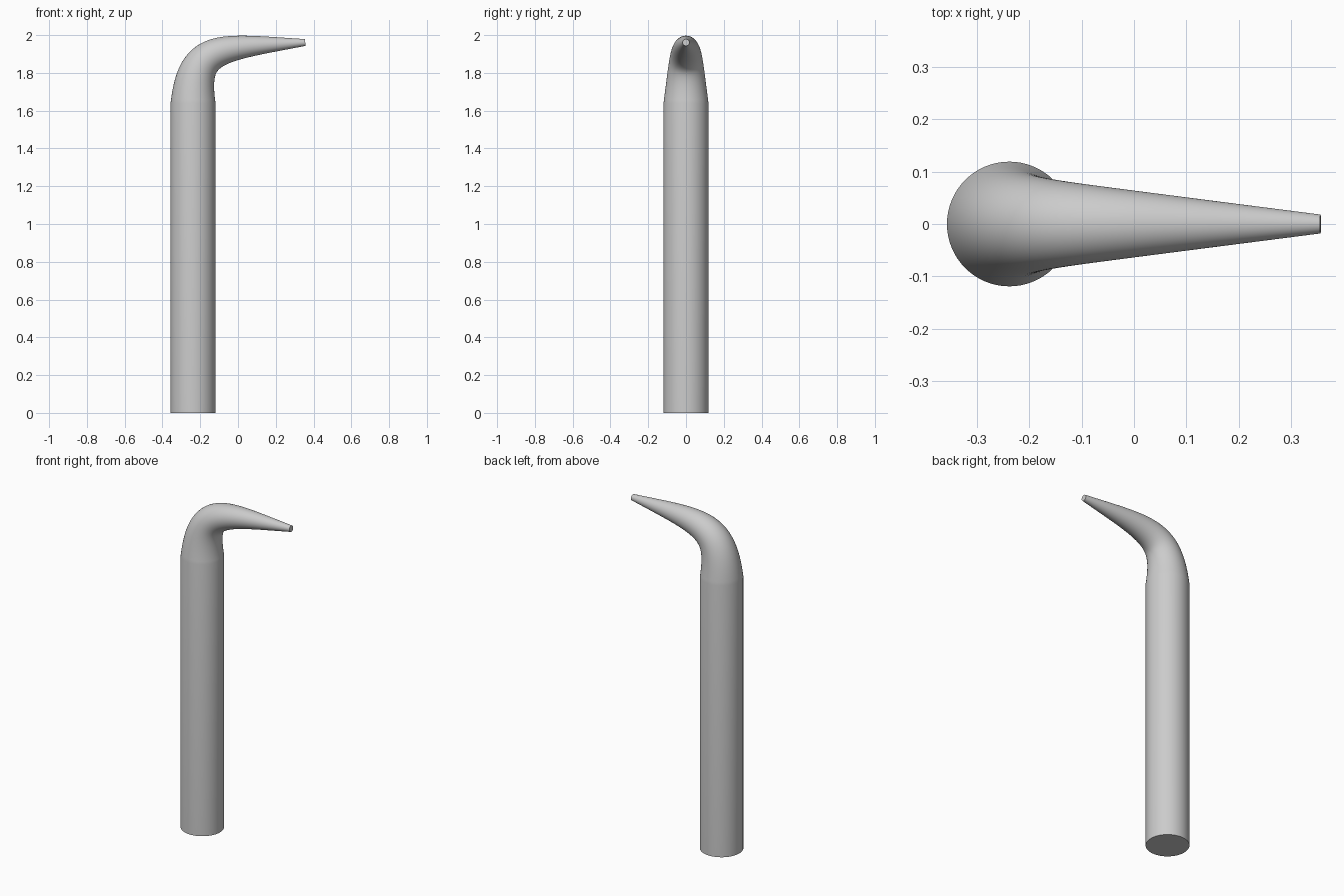
import bpy, bmesh, math
from mathutils import Vector

cube = bpy.data.objects.get("Cube")
if cube:
    bpy.data.objects.remove(cube, do_unlink=True)

SIDES = 64
STEPS = 48
BASE_R, TIP_R = 0.119, 0.018

grey = bpy.data.materials.new("grey")
grey.use_nodes = True
colour = (0.6, 0.6, 0.6, 1)
grey.diffuse_color = colour
grey.node_tree.nodes["Principled BSDF"].inputs["Base Color"].default_value = colour

# Control points of the bent, tapering end
p0, p1, p2, p3 = (Vector((x, 0, z)) for x, z in
                  ((-0.238, 1.64), (-0.238, 1.95), (-0.1, 1.931), (0.356, 1.961)))


def point(t):
    s = 1 - t
    return p0 * s**3 + p1 * (3 * s * s * t) + p2 * (3 * s * t * t) + p3 * t**3


def tangent(t):
    s = 1 - t
    return ((p1 - p0) * s * s + (p2 - p1) * (2 * s * t) + (p3 - p2) * t * t).normalized()


def add_ring(bm, centre, direction, radius):
    side = Vector((0, 1, 0))
    across = side.cross(direction)
    angles = (2 * math.pi * i / SIDES for i in range(SIDES))
    return [bm.verts.new(centre + (across * math.cos(a) + side * math.sin(a)) * radius)
            for a in angles]


bm = bmesh.new()

# Straight shaft
rings = [add_ring(bm, Vector((p0.x, 0, 0)), Vector((0, 0, 1)), BASE_R)]

# Hooked tip, narrowing evenly along its length
centres = [point(i / STEPS) for i in range(STEPS + 1)]
lengths = [0]
for a, b in zip(centres, centres[1:]):
    lengths.append(lengths[-1] + (b - a).length)
for i, centre in enumerate(centres):
    radius = BASE_R + (TIP_R - BASE_R) * lengths[i] / lengths[-1]
    rings.append(add_ring(bm, centre, tangent(i / STEPS), radius))

# Skin and end caps
for low, high in zip(rings, rings[1:]):
    for i in range(SIDES):
        j = (i + 1) % SIDES
        bm.faces.new((low[i], low[j], high[j], high[i]))
bm.faces.new(rings[0])
bm.faces.new(rings[-1])
bmesh.ops.recalc_face_normals(bm, faces=bm.faces)

mesh = bpy.data.meshes.new("hooked_rod")
bm.to_mesh(mesh)
bm.free()
mesh.materials.append(grey)
rod = bpy.data.objects.new("hooked_rod", mesh)
bpy.context.collection.objects.link(rod)

bpy.ops.object.select_all(action="DESELECT")
rod.select_set(True)
bpy.context.view_layer.objects.active = rod
bpy.ops.object.shade_smooth_by_angle(angle=math.radians(35))
